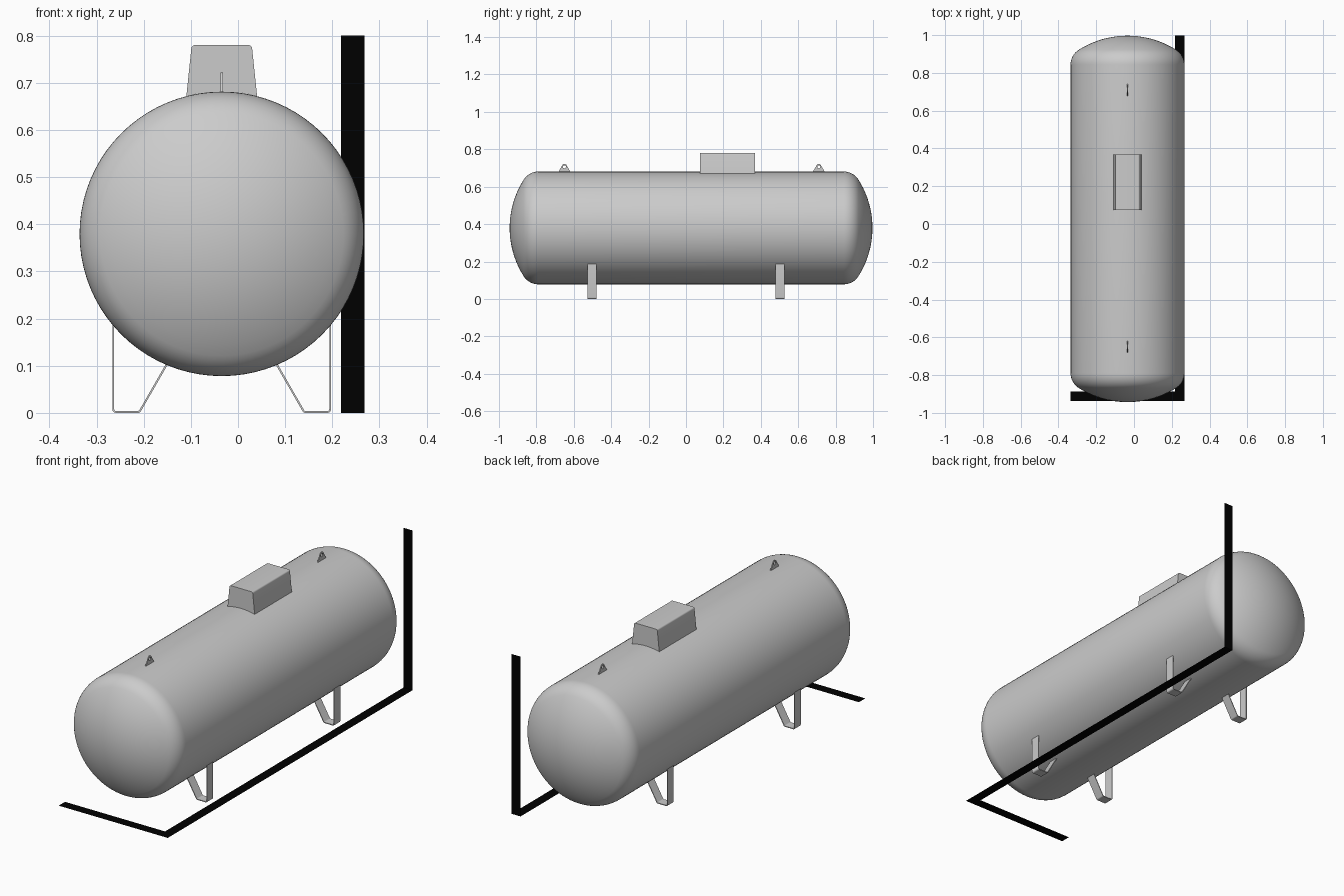
import bpy, bmesh
from math import sin, cos, asin, pi, sqrt, radians
from mathutils import Vector, Matrix

if "Cube" in bpy.data.objects:
    bpy.data.objects.remove(bpy.data.objects["Cube"])

CX, CZ, R = -0.0345, 0.3795, 0.3015      # tank axis and radius
Y0, Y1 = -0.943, 0.997                   # tank ends
YM = (Y0 + Y1) / 2

black = bpy.data.materials.new("black")
black.diffuse_color = (0.0, 0.0, 0.0, 1)
black.use_nodes = True
black.node_tree.nodes["Principled BSDF"].inputs["Base Color"].default_value = black.diffuse_color


def add(name, bm, smooth=None, mat=None):
    bmesh.ops.remove_doubles(bm, verts=bm.verts, dist=1e-5)
    if mat is None:
        bmesh.ops.recalc_face_normals(bm, faces=bm.faces)
    me = bpy.data.meshes.new(name)
    bm.to_mesh(me)
    bm.free()
    ob = bpy.data.objects.new(name, me)
    bpy.context.collection.objects.link(ob)
    if mat:
        me.materials.append(mat)
    if smooth:
        bpy.ops.object.select_all(action='DESELECT')
        bpy.context.view_layer.objects.active = ob
        ob.select_set(True)
        bpy.ops.object.shade_smooth_by_angle(angle=radians(smooth))
    return ob


def prism(name, pts, axis, depth, smooth=None, mat=None):
    """Polygon extruded along an axis vector (depth 0 keeps it flat)."""
    bm = bmesh.new()
    f = bm.faces.new([bm.verts.new(p) for p in pts])
    if depth:
        ext = bmesh.ops.extrude_face_region(bm, geom=[f], use_keep_orig=True)
        verts = [v for v in ext["geom"] if isinstance(v, bmesh.types.BMVert)]
        bmesh.ops.translate(bm, verts=verts, vec=Vector(axis) * depth)
    return add(name, bm, smooth, mat)


def arc(cx, cy, r, a0, a1, n):
    return [(cx + r * cos(radians(a0 + (a1 - a0) * i / n)),
             cy + r * sin(radians(a0 + (a1 - a0) * i / n))) for i in range(n + 1)]


# Tank: dished-end profile (crown arc + knuckle arc), spun about y
crown, knuckle = 1.6 * R, 0.308 * R
a = asin((R - knuckle) / (crown - knuckle))
kc = crown - (crown - knuckle) * cos(a)          # end depth
end = [(crown * sin(a * i / 10), crown * (1 - cos(a * i / 10))) for i in range(11)]
for i in range(1, 9):
    t = a + (pi / 2 - a) * i / 8
    end.append((R - knuckle + knuckle * sin(t), kc - knuckle * cos(t)))
profile = [(r, Y0 + d) for r, d in end] + [(R, YM)] + [(r, Y1 - d) for r, d in reversed(end)]
bm = bmesh.new()
vs = [bm.verts.new((CX + r, y, CZ)) for r, y in profile]
es = [bm.edges.new(p) for p in zip(vs, vs[1:])]
bmesh.ops.spin(bm, geom=vs + es, cent=(CX, 0, CZ), axis=(0, 1, 0),
               angle=2 * pi, steps=80, use_duplicate=False)
add("tank", bm, 40)

# Valve hood: tapered profile with rounded top corners, saddled on the shell
half = [(x, z) for x, z in arc(0.0565, 0.772, 0.008, 5, 90, 5)]
saddle = [(-0.075 + 0.15 * i / 10) for i in range(11)]
outline = [(x, CZ + sqrt(R * R - x * x)) for x in saddle]
outline += half + [(-x, z) for x, z in reversed(half)]
prism("valve_hood", [(CX + x, 0.074, z) for x, z in outline], (0, 1, 0), 0.294, 30)

# Lifting lugs: plates with a round eye
def lug(y):
    n = 24
    outer = [(0.033, 0.678)] + arc(0, 0.709, 0.013, 20, 160, 8) + [(-0.033, 0.678)]
    hole = arc(0, 0.706, 0.008, 0, 360, n)[:-1]
    bm = bmesh.new()
    edges = []
    for loop in (outer, hole):
        v = [bm.verts.new((CX - 0.0025, y + p, z)) for p, z in loop]
        edges += [bm.edges.new((v[i], v[i - 1])) for i in range(len(v))]
    bmesh.ops.triangle_fill(bm, edges=edges, use_beauty=True)
    ext = bmesh.ops.extrude_face_region(bm, geom=bm.faces[:], use_keep_orig=True)
    verts = [g for g in ext["geom"] if isinstance(g, bmesh.types.BMVert)]
    bmesh.ops.translate(bm, verts=verts, vec=(0.005, 0, 0))
    return bm


for label, s in (("front", -1), ("back", 1)):
    add(label + "_lifting_lug", lug(YM + 0.003 + s * 0.68), 30)

# Legs: bent flat strap, mirrored left/right
T = 0.004
outer = [(0.232, 0.192)] + [(x, z) for x, z in arc(0.224, 0.008, 0.008, 0, -90, 4)] \
    + [(x, z) for x, z in arc(0.178, 0.008, 0.008, -90, -149, 4)] + [(0.113, 0.105)]
inner = [(0.113 + T * 1.15, 0.105)] + [(x, z) for x, z in arc(0.178, 0.008, 0.008 - T, -149, -90, 4)] \
    + [(x, z) for x, z in arc(0.224, 0.008, 0.008 - T, -90, 0, 4)] + [(0.232 - T, 0.192)]
for label, y in (("front", -0.503), ("back", 0.503)):
    for side, s in (("left", -1), ("right", 1)):
        prism(f"{label}_{side}_leg", [(CX + s * x, y - 0.024, z) for x, z in outer + inner],
              (0, 1, 0), 0.048, 30)

# Flat black dimension bars: L on the ground and an upright at the back
XL, XR, W = CX - R, CX + R + 0.001, 0.05
prism("ground_measure_bar",
      [(XL, Y0 + 0.005, 0), (XR, Y0 + 0.005, 0), (XR, Y1, 0), (XR - W, Y1, 0),
       (XR - W, Y0 + 0.055, 0), (XL, Y0 + 0.055, 0)], (0, 0, 1), 0, mat=black)
prism("height_measure_bar",
      [(XR - W, Y1, 0), (XR, Y1, 0), (XR, Y1, 0.8), (XR - W, Y1, 0.8)], (0, 1, 0), 0, mat=black)
